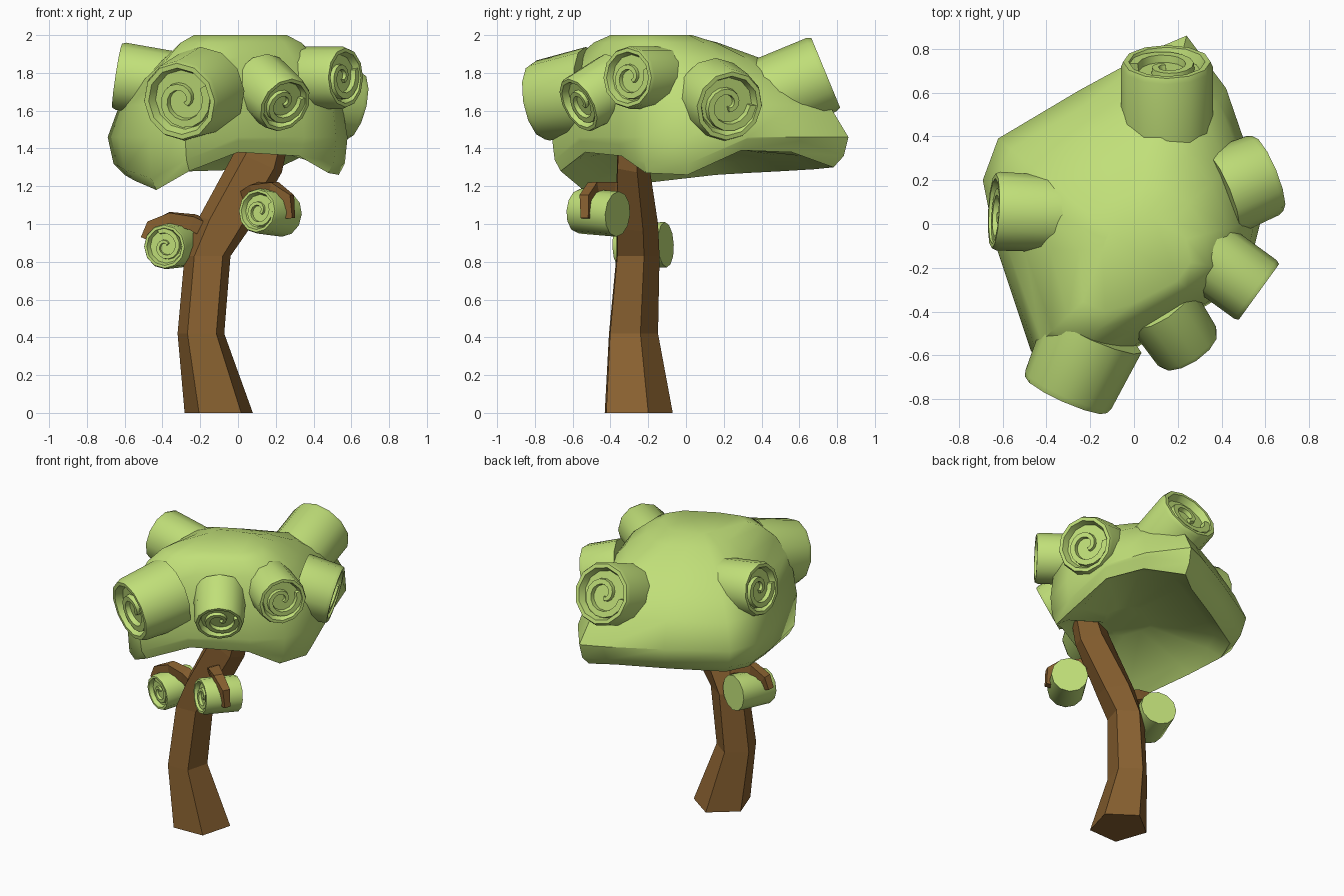
import bpy, bmesh, math
from mathutils import Vector, Matrix

if "Cube" in bpy.data.objects:
    bpy.data.objects.remove(bpy.data.objects["Cube"])


def material(name, color):
    m = bpy.data.materials.new(name)
    m.diffuse_color = color
    m.use_nodes = True
    m.node_tree.nodes["Principled BSDF"].inputs["Base Color"].default_value = m.diffuse_color
    return m


GREEN = material("leaf_green", (0.53, 0.74, 0.19, 1))
BROWN = material("bark_brown", (0.25, 0.12, 0.03, 1))


def finish(bm, name, mat, smooth=None):
    bmesh.ops.recalc_face_normals(bm, faces=bm.faces)
    me = bpy.data.meshes.new(name)
    bm.to_mesh(me)
    bm.free()
    me.materials.append(mat)
    ob = bpy.data.objects.new(name, me)
    bpy.context.collection.objects.link(ob)
    if smooth:
        bpy.ops.object.select_all(action='DESELECT')
        ob.select_set(True)
        bpy.context.view_layer.objects.active = ob
        bpy.ops.object.shade_smooth_by_angle(angle=math.radians(smooth))
    return ob


def bridge(bm, a, b):
    n = len(a)
    for i in range(n):
        bm.faces.new((a[i], a[(i + 1) % n], b[(i + 1) % n], b[i]))


def loft(name, rings, mat, smooth=None):
    bm = bmesh.new()
    loops = [[bm.verts.new(p) for p in r] for r in rings]
    for a, b in zip(loops, loops[1:]):
        bridge(bm, a, b)
    bm.faces.new(loops[0])
    bm.faces.new(loops[-1])
    return finish(bm, name, mat, smooth)


# Trunk: five-sided bent column (x, y, z, rx, ry, lean of the ring)
trunk = [(-0.10, -0.267, 0, 0.19, 0.197, 0), (-0.195, -0.29, 0.42, 0.13, 0.142, 0),
         (-0.16, -0.265, 0.83, 0.128, 0.125, 0), (-0.075, -0.268, 1.0, 0.135, 0.12, -0.04),
         (0.11, -0.29, 1.33, 0.13, 0.092, -0.06), (0.17, -0.29, 1.5, 0.11, 0.08, -0.04)]
rings = []
for x, y, z, rx, ry, lean in trunk:
    ring = []
    for i in range(5):
        a = math.radians(20 + 72 * i)
        ring.append((x + rx * math.cos(a), y + ry * math.sin(a), z + lean * math.cos(a)))
    rings.append(ring)
loft("trunk", rings, BROWN)


# Hooked branches: thin tapered four-sided sweeps
def branch(name, pts, w0, w1):
    pts = [Vector(p) for p in pts]
    out = []
    for i, p in enumerate(pts):
        t = (pts[min(i + 1, len(pts) - 1)] - pts[max(i - 1, 0)]).normalized()
        side = t.cross(Vector((0.35, 0.93, 0.1))).normalized()
        up = t.cross(side)
        w = w0 + (w1 - w0) * i / (len(pts) - 1)
        out.append([p + w * (math.cos(a) * side + math.sin(a) * up)
                    for a in (math.pi / 4 + k * math.pi / 2 for k in range(4))])
    loft(name, out, BROWN)


branch("left_branch", [(-0.12, -0.26, 0.95), (-0.24, -0.25, 1.01), (-0.36, -0.24, 1.03),
                       (-0.46, -0.24, 0.99), (-0.49, -0.24, 0.92)], 0.06, 0.03)
branch("right_branch", [(0.02, -0.29, 1.12), (0.10, -0.40, 1.18), (0.19, -0.49, 1.19),
                        (0.265, -0.53, 1.14), (0.275, -0.53, 1.03)], 0.06, 0.03)

# Canopy: plan outline (x, y, bottom height, fullness: below 1 bulges, above 1 slopes)
outline = [(-0.47, -0.58, 1.18, 0.55), (-0.28, -0.71, 1.28, 0.6), (0.0, -0.57, 1.38, 0.5),
           (0.35, -0.36, 1.36, 0.45), (0.52, -0.22, 1.27, 0.55), (0.58, 0.02, 1.26, 0.7),
           (0.52, 0.33, 1.39, 0.9), (0.42, 0.62, 1.38, 1.2), (0.24, 0.86, 1.30, 1.5),
           (0.10, 0.80, 1.29, 1.5), (-0.25, 0.61, 1.28, 1.4), (-0.62, 0.39, 1.27, 1.35),
           (-0.69, 0.20, 1.26, 1.3), (-0.63, -0.10, 1.23, 1.15)]
cx, cy = 0.0, -0.13


def canopy_ring(s, z=None, dz=0.0, roll=0.0):
    r = []
    for i, (x, y, b, e) in enumerate(outline):
        k = s ** e if s < 1 and z and z > 1.5 else s
        if i >= 9:
            k -= roll
        r.append((cx + (x - cx) * k, cy + (y - cy) * k, (b + dz) if z is None else z))
    return r


loft("canopy", [canopy_ring(0.25, 1.42), canopy_ring(0.75, dz=0.06), canopy_ring(0.92, roll=0.05),
                canopy_ring(0.975, dz=0.06, roll=0.02), canopy_ring(1.0, 1.46),
                canopy_ring(0.93, 1.63), canopy_ring(0.82, 1.76), canopy_ring(0.65, 1.88),
                canopy_ring(0.45, 1.96), canopy_ring(0.28, 2.0)], GREEN, 40)


# Curls: capped barrels with a recessed face and a raised tapering spiral
def curl(name, end, normal, r, length, flare=1.0, sides=12, turn=0.0):
    n = Vector(normal).normalized()
    u = Vector((0, 0, 1)).cross(n).normalized()
    v = n.cross(u)
    frame = Matrix((u, v, n)).transposed().to_4x4()
    frame.translation = Vector(end)
    bm = bmesh.new()
    d = 0.22 * r
    loops = []
    for rad, z in ((r * flare, -length), (r, -0.12 * r), (0.95 * r, 0), (0.83 * r, 0), (0.74 * r, -d)):
        loops.append([bm.verts.new((rad * math.cos(math.tau * i / sides),
                                    rad * math.sin(math.tau * i / sides), z)) for i in range(sides)])
    for a, b in zip(loops, loops[1:]):
        bridge(bm, a, b)
    bm.faces.new(loops[0])
    bm.faces.new(loops[-1])
    prev, steps = None, 18
    for i in range(steps + 1):
        t = i / steps
        a = turn - t * math.tau * 1.2
        mid, w = r * (0.74 - 0.6 * t), r * (0.13 - 0.05 * t)
        c, s = math.cos(a), math.sin(a)
        top = -0.2 * d - 0.3 * d * t
        sec = [bm.verts.new((q * c, q * s, z)) for q, z in
               ((mid + w, -d), (mid + w * 0.8, top), (mid - w * 0.8, top), (mid - w, -d))]
        if prev:
            bridge(bm, prev, sec)
        else:
            bm.faces.new(sec)
        prev = sec
    bm.faces.new(prev)
    bm.transform(frame)
    finish(bm, name, GREEN, 35)


curl("front_left_curl", (-0.31, -0.78, 1.65), (-0.40, -0.90, -0.17), 0.215, 0.32, 1.1, turn=0.5)
curl("front_middle_curl", (0.25, -0.57, 1.63), (0.5, -0.75, -0.42), 0.16, 0.27, 1.08, turn=0.3)
curl("front_right_curl", (0.57, -0.31, 1.775), (0.8, -0.58, 0.0), 0.165, 0.33, turn=0.4)
curl("right_curl", (0.61, 0.23, 1.625), (0.87, 0.36, -0.22), 0.195, 0.24, 1.05)
curl("back_curl", (0.15, 0.74, 1.80), (0, 0.92, 0.38), 0.21, 0.46)
curl("left_curl", (-0.64, 0.06, 1.785), (-0.98, 0.05, 0.15), 0.18, 0.42, 0.95)
curl("left_branch_curl", (-0.39, -0.35, 0.88), (-0.35, -0.93, -0.04), 0.12, 0.26, turn=2.0)
curl("right_branch_curl", (0.10, -0.57, 1.07), (-0.55, -0.83, 0.07), 0.12, 0.25, turn=0.5)
